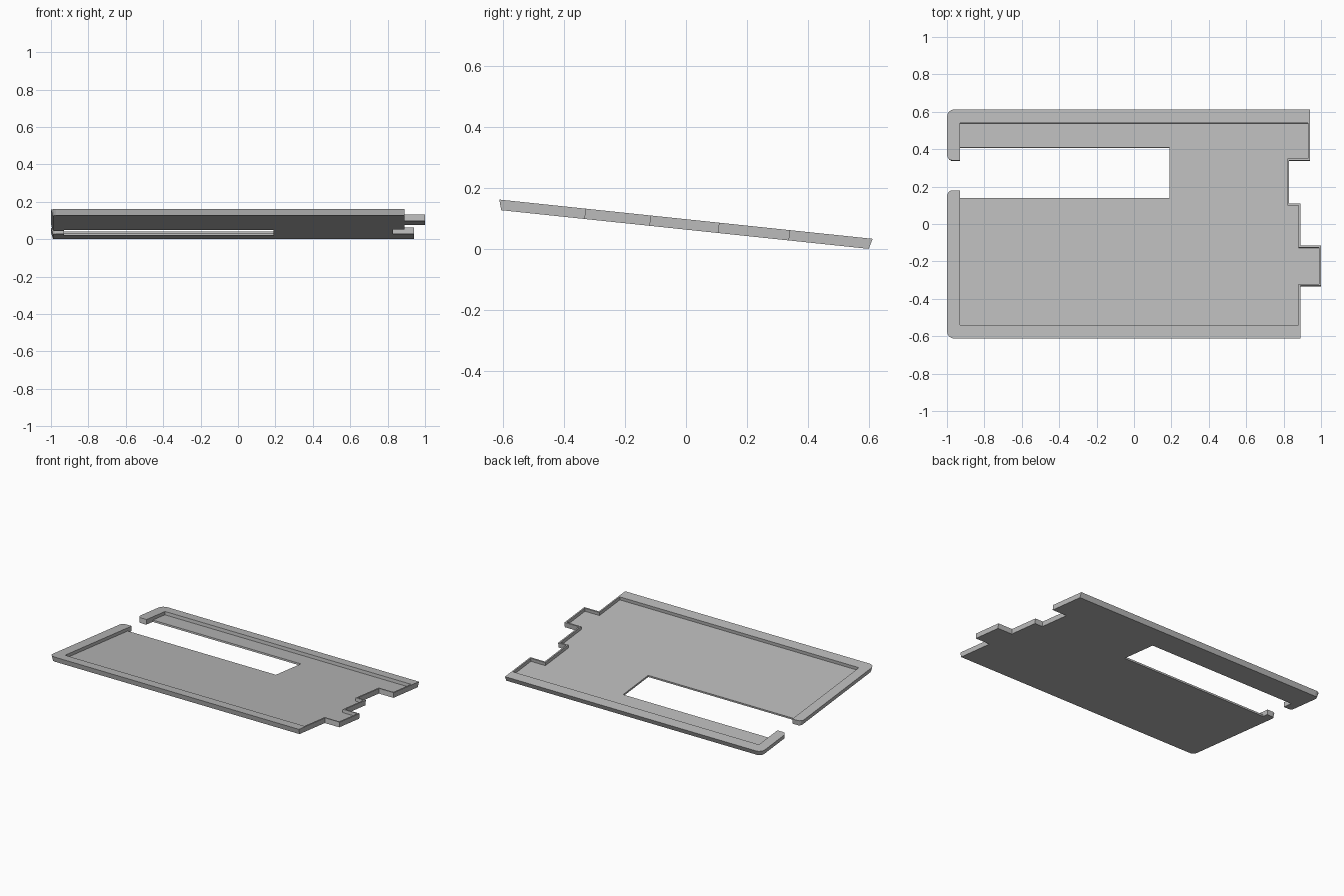
import bpy
import bmesh
import math
from mathutils import Matrix, Vector

default = bpy.data.objects.get("Cube")
if default:
    bpy.data.objects.remove(default, do_unlink=True)

THICK = 0.034     # full rim height
FLOOR = 0.012     # thickness of the recessed floor
DRAFT = 0.01      # inward taper of the outer wall towards the bottom
LIP = 0.01        # thin wall along the stepped side
TILT = math.radians(6)
RIM_X, RIM_Y = -0.93, 0.54
SLOT_X, SLOT_LO, SLOT_HI = 0.19, 0.14, 0.41
GAP_LO, GAP_HI = 0.18, 0.34


def rounded(path, steps=4):
    """Replace every corner (x, y, radius) by a small arc."""
    out = []
    for i, (x, y, r) in enumerate(path):
        p = Vector((x, y))
        if r == 0:
            out.append((x, y))
            continue
        u = (Vector(path[i - 1][:2]) - p).normalized()
        v = (Vector(path[i + 1][:2]) - p).normalized()
        for k in range(steps + 1):
            a = math.pi / 2 * k / steps
            q = p + (u + v) * r - (v * math.cos(a) + u * math.sin(a)) * r
            out.append((q.x, q.y))
    return out


def stepped_side(d):
    """Tabs and notch of the stepped side, moved inward by d."""
    return [(0.89 - d, -0.33 + d), (1.0 - d, -0.33 + d),
            (1.0 - d, -0.115 - d), (0.89 - d, -0.115 - d),
            (0.89 - d, 0.11 - d), (0.83 - d, 0.11 - d),
            (0.83 - d, 0.34 + d), (0.94 - d, 0.34 + d)]


def outer_edge(d):
    """Outer outline from one side of the gap around to the other."""
    left, front, back = -1 + d, -0.613 + d, 0.613 - d
    r, g = 0.04 - d, 0.03 - d
    steps = [(x, y, 0) for x, y in stepped_side(0)]
    return rounded([(RIM_X, GAP_LO, 0), (left, GAP_LO, g), (left, front, r),
                    (0.89, front, 0), *steps, (0.94, back, 0),
                    (left, back, r), (left, GAP_HI, g), (RIM_X, GAP_HI, 0)])


top_outer = outer_edge(0)
low_outer = outer_edge(DRAFT)
slot = [(RIM_X, SLOT_HI), (SLOT_X, SLOT_HI), (SLOT_X, SLOT_LO), (RIM_X, SLOT_LO)]
# Inner outline of the rim, counter-clockwise from the front left corner
pocket = [(RIM_X, -RIM_Y), (0.89 - LIP, -RIM_Y), *stepped_side(LIP),
          (0.94 - LIP, RIM_Y), (RIM_X, RIM_Y)]

bm = bmesh.new()
cache = {}


def vert(p, z):
    key = (round(p[0], 5), round(p[1], 5), round(z, 5))
    if key not in cache:
        cache[key] = bm.verts.new((p[0], p[1] / math.cos(TILT), z))
    return cache[key]


def flat(points, z, down=False):
    verts = [vert(p, z) for p in points]
    bm.faces.new(verts[::-1] if down else verts)


def walls(low, high, z0, z1):
    for i in range(len(low) - 1):
        bm.faces.new([vert(low[i], z0), vert(low[i + 1], z0),
                      vert(high[i + 1], z1), vert(high[i], z1)])


bottom, floor, top = -THICK, -THICK + FLOOR, 0.0
# Rim top, recessed floor and underside
flat(top_outer + pocket[::-1], top)
flat(pocket + slot, floor)
flat(low_outer + slot, bottom, down=True)
# Outer wall, pocket wall and slot wall
walls(low_outer, top_outer, bottom, top)
inner = [slot[0]] + pocket[::-1] + [slot[-1]]
walls(inner, inner, floor, top)
walls(slot, slot, bottom, floor)
# Rim faces beside the gap reach from the underside to the rim top
for a, b in (((RIM_X, GAP_HI), slot[0]), (slot[-1], (RIM_X, GAP_LO))):
    walls([a, b], [a, b], bottom, top)

# Tilt the tray and rest it on the ground
bm.transform(Matrix.Rotation(-TILT, 4, 'X'))
ys = [v.co.y for v in bm.verts]
lowest = min(v.co.z for v in bm.verts)
bmesh.ops.translate(bm, verts=bm.verts,
                    vec=(0, -(min(ys) + max(ys)) / 2, -lowest))

mesh = bpy.data.meshes.new("tray_plate")
bm.to_mesh(mesh)
bm.free()

grey = bpy.data.materials.new("plain_grey")
grey.use_nodes = True
colour = (0.5, 0.5, 0.5, 1)
grey.diffuse_color = colour
grey.node_tree.nodes["Principled BSDF"].inputs["Base Color"].default_value = colour
mesh.materials.append(grey)

tray = bpy.data.objects.new("tray_plate", mesh)
bpy.context.collection.objects.link(tray)
